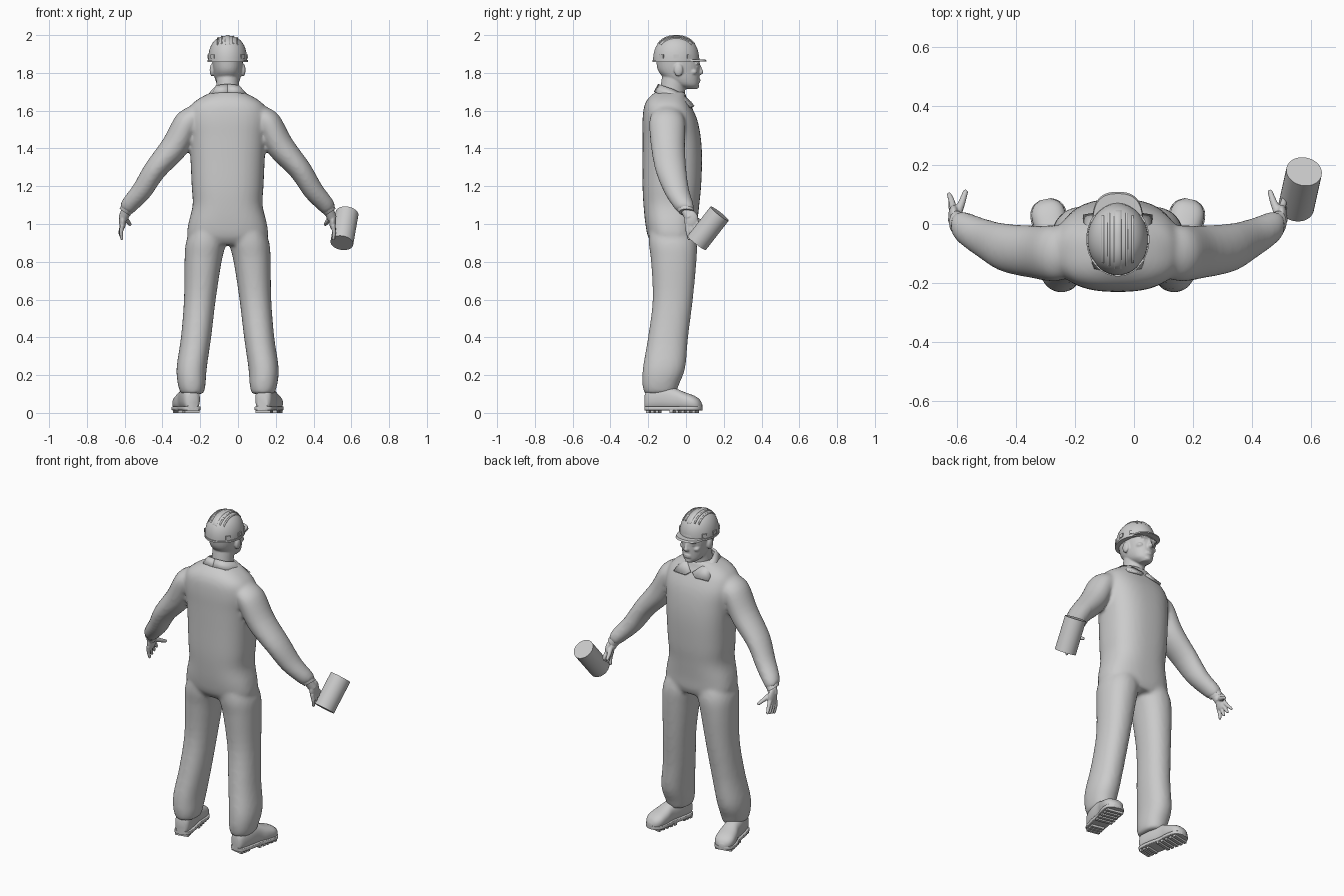
import bpy, bmesh, math
from mathutils import Vector, Matrix

if "Cube" in bpy.data.objects:
    bpy.data.objects.remove(bpy.data.objects["Cube"], do_unlink=True)

X, Y, Z = Vector((1, 0, 0)), Vector((0, 1, 0)), Vector((0, 0, 1))
CENTRE = Vector((-0.055, 0, 0))  # the figure's own middle plane

grey = bpy.data.materials.new("plain grey")
grey.use_nodes = True
grey.diffuse_color = (0.6, 0.6, 0.6, 1)
grey.node_tree.nodes["Principled BSDF"].inputs["Base Color"].default_value = (0.6, 0.6, 0.6, 1)


def spline(stations, steps):
    """Catmull-Rom interpolation of every value in the stations."""
    result = []
    last = len(stations) - 1
    for i in range(last):
        p, q, r, s = (stations[min(max(k, 0), last)] for k in (i - 1, i, i + 1, i + 2))
        for step in range(steps):
            t = step / steps
            result.append([b + 0.5 * t * (c - a + t * (2 * a - 5 * b + 4 * c - d + t * (3 * (b - c) + d - a)))
                           for a, b, c, d in zip(p, q, r, s)])
    result.append(list(stations[-1]))
    return result


def loft(bm, stations, a, b, side=1, power=2.0, count=32, steps=4):
    """Closed skin through rings (x, y, z, radius along a, radius along b)."""
    rings = []
    for x, y, z, ra, rb in spline(stations, steps):
        ring = []
        for k in range(count):
            angle = math.tau * k / count
            c, s = math.cos(angle), math.sin(angle)
            c = math.copysign(abs(c) ** (2 / power), c)
            s = math.copysign(abs(s) ** (2 / power), s)
            p = Vector((x, y, z)) + a * (ra * c) + b * (rb * s)
            ring.append(bm.verts.new((p.x * side, p.y, p.z)))
        rings.append(ring)
    for low, high in zip(rings, rings[1:]):
        for k in range(count):
            n = (k + 1) % count
            bm.faces.new((low[k], low[n], high[n], high[k]))
    bm.faces.new(rings[0][::-1])
    bm.faces.new(rings[-1])


def ball(bm, centre, radii):
    place = Matrix.Translation(centre) @ Matrix.Diagonal((*radii, 1))
    bmesh.ops.create_uvsphere(bm, u_segments=20, v_segments=12, radius=1, matrix=place)


def rod(bm, start, end, r1, r2, segments=16):
    start, end = Vector(start), Vector(end)
    line = end - start
    place = Matrix.Translation((start + end) / 2) @ line.to_track_quat("Z", "Y").to_matrix().to_4x4()
    bmesh.ops.create_cone(bm, cap_ends=True, segments=segments, radius1=r1, radius2=r2,
                          depth=line.length, matrix=place)


def box(bm, centre, size, turn=0):
    place = Matrix.Translation(centre) @ Matrix.Rotation(turn, 4, "Z") @ Matrix.Diagonal((*size, 1))
    bmesh.ops.create_cube(bm, size=1, matrix=place)


def finish(bm, name, side=1, voxel=None, relax=4, thickness=None):
    """Mirror if asked, shift to place, shade, and optionally fuse the pieces."""
    for v in bm.verts:
        v.co = Vector((v.co.x * side, v.co.y, v.co.z)) + CENTRE
    bmesh.ops.recalc_face_normals(bm, faces=bm.faces)
    mesh = bpy.data.meshes.new(name)
    bm.to_mesh(mesh)
    bm.free()
    mesh.materials.append(grey)
    obj = bpy.data.objects.new(name, mesh)
    bpy.context.collection.objects.link(obj)
    bpy.ops.object.select_all(action="DESELECT")
    obj.select_set(True)
    bpy.context.view_layer.objects.active = obj
    bpy.ops.object.shade_smooth_by_angle(angle=math.radians(40))
    if voxel:
        fuse = obj.modifiers.new("fuse", "REMESH")
        fuse.mode, fuse.voxel_size, fuse.use_smooth_shade = "VOXEL", voxel, True
        soften = obj.modifiers.new("soften", "SMOOTH")
        soften.factor, soften.iterations = 0.5, relax
    if thickness:
        obj.modifiers.new("thickness", "SOLIDIFY").thickness = thickness
    return obj


# Coverall: torso, sleeves and trouser legs fused into one skin
suit = bmesh.new()
torso = [(.89, .17, -.17, .04), (.93, .212, -.2, .055), (1.0, .208, -.215, .06), (1.1, .185, -.225, .07),
         (1.2, .19, -.23, .08), (1.35, .197, -.23, .085), (1.46, .205, -.23, .078), (1.55, .215, -.23, .06),
         (1.62, .2, -.222, .03), (1.665, .15, -.2, .005), (1.7, .08, -.16, -.005)]
loft(suit, [(0, (back + front) / 2, z, half, (front - back) / 2) for z, half, back, front in torso],
     X, Y, power=2.5, count=48)
sleeve = [(.16, -.1, 1.585, .06, .08), (.215, -.1, 1.535, .07, .095), (.28, -.095, 1.41, .073, .09),
          (.385, -.08, 1.285, .06, .082), (.455, -.05, 1.175, .054, .068), (.52, -.015, 1.1, .046, .056),
          (.54, -.002, 1.07, .036, .044)]
across_arm = Vector((.82, 0, .57))
leg = [(.1, -.08, .98, .09, .115), (.115, -.07, .9, .106, .127), (.13, -.065, .8, .098, .12),
       (.147, -.07, .6, .084, .106), (.167, -.095, .4, .08, .106), (.19, -.116, .24, .08, .112),
       (.19, -.134, .15, .073, .097), (.187, -.137, .1, .06, .082)]
for side in (1, -1):
    loft(suit, sleeve, across_arm, Y, side)
    loft(suit, leg, X, Y, side, power=2.2)
finish(suit, "coverall", voxel=.011, relax=6)

# Shirt collar with two open points
inner = [(0, -.148, 1.742), (.06, -.13, 1.735), (.077, -.07, 1.715), (.055, -.01, 1.685), (.008, .03, 1.645)]
outer = [(0, -.17, 1.7), (.08, -.152, 1.695), (.112, -.07, 1.678), (.118, .032, 1.622), (.035, .045, 1.625)]
for side, name in ((1, "left_collar"), (-1, "right_collar")):
    bm = bmesh.new()
    top, low = ([bm.verts.new(p) for p in row] for row in (inner, outer))
    for k in range(len(top) - 1):
        bm.faces.new((top[k], top[k + 1], low[k + 1], low[k]))
    finish(bm, name, side, thickness=.012)

# Neck, skull and face
head = bmesh.new()
loft(head, [(0, -.075, 1.66, .062, .07), (0, -.07, 1.72, .06, .066), (0, -.055, 1.79, .06, .07)], X, Y)
loft(head, [(0, .025, 1.714, .025, .03), (0, .004, 1.735, .052, .062), (0, -.018, 1.765, .066, .088),
            (0, -.036, 1.805, .074, .108), (0, -.042, 1.85, .08, .114), (0, -.045, 1.9, .08, .11),
            (0, -.045, 1.94, .05, .07)], X, Y, power=2.2)
loft(head, [(0, .062, 1.848, .009, .012), (0, .07, 1.82, .011, .016), (0, .074, 1.802, .016, .019),
            (0, .068, 1.79, .012, .012)], X, Y, count=16)  # nose
ball(head, (0, .05, 1.728), (.024, .02, .014))  # chin
for z in (1.764, 1.753):
    ball(head, (0, .065, z), (.024, .012, .006))  # lips
for side in (1, -1):
    ball(head, (side * .032, .062, 1.85), (.026, .012, .008))  # brow
    ball(head, (side * .032, .056, 1.832), (.014, .011, .008))  # eye
    ball(head, (side * .045, .038, 1.805), (.02, .022, .016))  # cheek
    ball(head, (side * .082, -.04, 1.815), (.013, .024, .034))  # ear
finish(head, "head", voxel=.005, relax=2)

# Hard hat
HAT_Y, HAT_Z, HAT_RX, HAT_RY, HAT_H, ROUND = -.052, 1.86, .103, .122, .136, 2.4


def hat_height(x, y):
    r = math.hypot(x / HAT_RX, (y - HAT_Y) / HAT_RY)
    return HAT_Z + HAT_H * max(0, 1 - r ** ROUND) ** (1 / ROUND)


hat = bmesh.new()
rings = []
for k in range(17):
    angle = math.pi / 2 * k / 16
    r = max(math.cos(angle), .002) ** (2 / ROUND)
    rings.append((0, HAT_Y, HAT_Z + HAT_H * math.sin(angle) ** (2 / ROUND), HAT_RX * r, HAT_RY * r))
loft(hat, rings, X, Y, count=48, steps=1)
finish(hat, "hard_hat_shell")

brim = bmesh.new()
loft(brim, [(0, HAT_Y, HAT_Z - .003, .107, .126), (0, HAT_Y, HAT_Z + .008, .107, .126)], X, Y, count=48, steps=1)
loft(brim, [(0, .005, HAT_Z + .001, .086, .104), (0, .003, HAT_Z + .012, .084, .1)], X, Y, power=2.6, count=48, steps=1)
finish(brim, "hard_hat_brim")

ribs = bmesh.new()
for x, reach, width in ((0, .1, .013), (.03, .09, .005), (-.03, .09, .005), (.05, .08, .005), (-.05, .08, .005)):
    path = []
    for k in range(21):
        y = HAT_Y + reach * (k / 10 - 1)
        path.append((x, y, hat_height(x, y) - .002, width, .006))
    loft(ribs, path, X, Z, count=12, steps=1)
finish(ribs, "hard_hat_ribs")

clips = bmesh.new()
for degrees in (35, 0, -40, 145, 180, 220):
    angle = math.radians(degrees)
    spot = (HAT_RX * .98 * math.cos(angle), HAT_Y + HAT_RY * .98 * math.sin(angle), HAT_Z + .026)
    box(clips, spot, (.012, .028, .022), angle)
finish(clips, "hard_hat_clips")

# Hands, wrist cuffs and boots
forward, sideways = Vector((.2, .98, 0)), Vector((.98, -.2, 0))
heel = Vector((.185, -.215, 0))
boot_shape = [(0, .026, .09), (.02, .043, .12), (.09, .05, .135), (.16, .048, .118), (.21, .056, .098),
              (.26, .057, .08), (.29, .042, .06), (.305, .016, .035)]  # along, half width, height
for side, word in ((1, "left"), (-1, "right")):
    hand = bmesh.new()
    ball(hand, (.556, .028, 1.02), (.019, .038, .052))
    rod(hand, (.528, -.008, 1.09), (.553, .02, 1.03), .028, .026)
    for k in range(4):
        root = Vector((.558, .004 + .017 * k, .995 + .004 * k))
        knuckle = Vector((.564, .01 + .023 * k, .955 + .007 * k))
        tip = Vector((.56 + .004 * k, .016 + .028 * k, .922 + .01 * k))
        rod(hand, root, knuckle, .012, .0105)
        rod(hand, knuckle, tip, .0105, .008)
        ball(hand, knuckle, (.0105,) * 3)
        ball(hand, tip, (.008,) * 3)
    rod(hand, (.548, .03, 1.035), (.528, .075, 1.012), .017, .012)
    rod(hand, (.528, .075, 1.012), (.517, .108, .998), .012, .009)
    ball(hand, (.528, .075, 1.012), (.012,) * 3)
    ball(hand, (.517, .108, .998), (.009,) * 3)
    finish(hand, word + "_hand", side, voxel=.004, relax=2)

    cuff = bmesh.new()
    loft(cuff, [(.528, -.01, 1.088, .037, .046), (.545, .004, 1.062, .033, .041)], across_arm, Y, steps=1)
    finish(cuff, word + "_cuff", side)

    boot = bmesh.new()
    upper, sole = [], []
    for t, half, height in boot_shape:
        spot = heel + forward * t
        upper.append((spot.x, spot.y, .012 + height / 2, half, height / 2))
        sole.append((spot.x, spot.y, .024, half + .004, .011))
    loft(boot, upper, sideways, Z, power=2.4)
    loft(boot, sole, sideways, Z, power=8)
    finish(boot, word + "_boot", side)

    treads = bmesh.new()
    for t in (.02, .045, .07, .15, .18, .21, .24, .27):
        width = .08 if t < .1 else .1
        box(treads, heel + forward * t + Z * .008, (width, .017, .016), -.2)
    finish(treads, word + "_boot_treads", side)

# Canister held by the left hand
canister = bmesh.new()
rod(canister, (.605, .057, .9), (.632, .178, 1.055), .061, .061, segments=32)
finish(canister, "canister")
